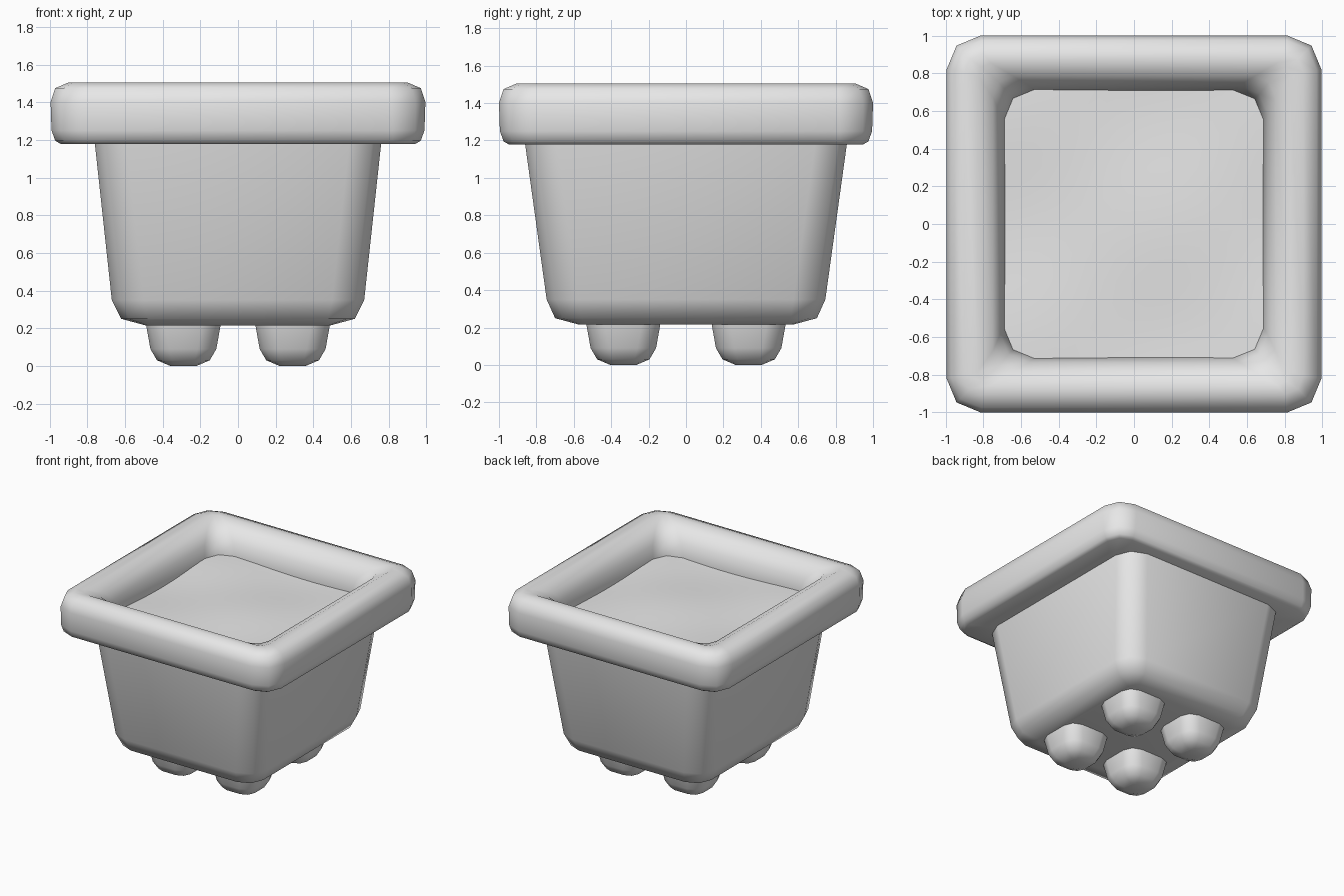
import bpy
import bmesh
import math

cube = bpy.data.objects.get("Cube")
if cube:
    bpy.data.objects.remove(cube, do_unlink=True)

grey = bpy.data.materials.new("plain grey")
grey.use_nodes = True
colour = (0.8, 0.8, 0.8, 1)
grey.diffuse_color = colour
grey.node_tree.nodes["Principled BSDF"].inputs["Base Color"].default_value = colour


def rounded_ring(bm, hx, hy, r, z, cx=0, cy=0):
    """One rounded rectangle of vertices, two segments per corner."""
    verts = []
    for i, (sx, sy) in enumerate(((1, 1), (-1, 1), (-1, -1), (1, -1))):
        for k in range(3):
            a = math.radians(90 * i + 45 * k)
            verts.append(bm.verts.new((cx + sx * (hx - r) + r * math.cos(a),
                                       cy + sy * (hy - r) + r * math.sin(a), z)))
    return verts


def finish(name, bm):
    bmesh.ops.recalc_face_normals(bm, faces=bm.faces)
    mesh = bpy.data.meshes.new(name)
    bm.to_mesh(mesh)
    bm.free()
    mesh.materials.append(grey)
    obj = bpy.data.objects.new(name, mesh)
    bpy.context.collection.objects.link(obj)
    bpy.ops.object.select_all(action='DESELECT')
    obj.select_set(True)
    bpy.context.view_layer.objects.active = obj
    bpy.ops.object.shade_smooth_by_angle(angle=math.radians(60))
    return obj


def loft(name, sections, closed=False, centre=(0, 0)):
    """Skin rounded rectangles given as (half x, half y, radius, z)."""
    bm = bmesh.new()
    rings = [rounded_ring(bm, *s, *centre) for s in sections]
    pairs = list(zip(rings, rings[1:]))
    if closed:
        pairs.append((rings[-1], rings[0]))
    else:
        bm.faces.new(rings[0])
        bm.faces.new(rings[-1])
    for a, b in pairs:
        for i in range(len(a)):
            j = (i + 1) % len(a)
            bm.faces.new((a[i], a[j], b[j], b[i]))
    return finish(name, bm)


# Tapered pot body
loft("pot_body", [(0.49, 0.57, 0.05, 0.215), (0.62, 0.70, 0.14, 0.25),
                  (0.67, 0.745, 0.17, 0.35), (0.76, 0.86, 0.17, 1.18),
                  (0.765, 0.865, 0.17, 1.22)])

# Thick rounded rim, a closed band
loft("rim", [(0.70, 0.72, 0.16, 1.178), (0.94, 0.945, 0.13, 1.178),
             (0.97, 0.975, 0.15, 1.195), (0.99, 0.995, 0.17, 1.25),
             (0.995, 1.0, 0.18, 1.40), (0.97, 0.975, 0.16, 1.475),
             (0.90, 0.905, 0.10, 1.505), (0.83, 0.855, 0.07, 1.505),
             (0.75, 0.785, 0.11, 1.465), (0.71, 0.735, 0.15, 1.38),
             (0.685, 0.71, 0.16, 1.27)], closed=True)

# Gently uneven soil, its edge buried in the rim
bm = bmesh.new()
bmesh.ops.create_grid(bm, x_segments=16, y_segments=16, size=1)
for v in bm.verts:
    x, y = v.co.x * 0.74, v.co.y * 0.8
    v.co = (x, y, 1.275 + 0.012 * math.sin(4 * x + 1) * math.cos(5 * y))
soil = finish("soil", bm)

# Four stubby feet
for side, sx in (("left", 1), ("right", -1)):
    for end, sy in (("front", -1), ("back", 1)):
        loft(f"{end}_{side}_foot",
             [(0.07, 0.07, 0.03, 0), (0.14, 0.14, 0.08, 0.03),
              (0.175, 0.175, 0.1, 0.09), (0.2, 0.2, 0.1, 0.23)],
             centre=(sx * 0.29, sy * 0.335))
